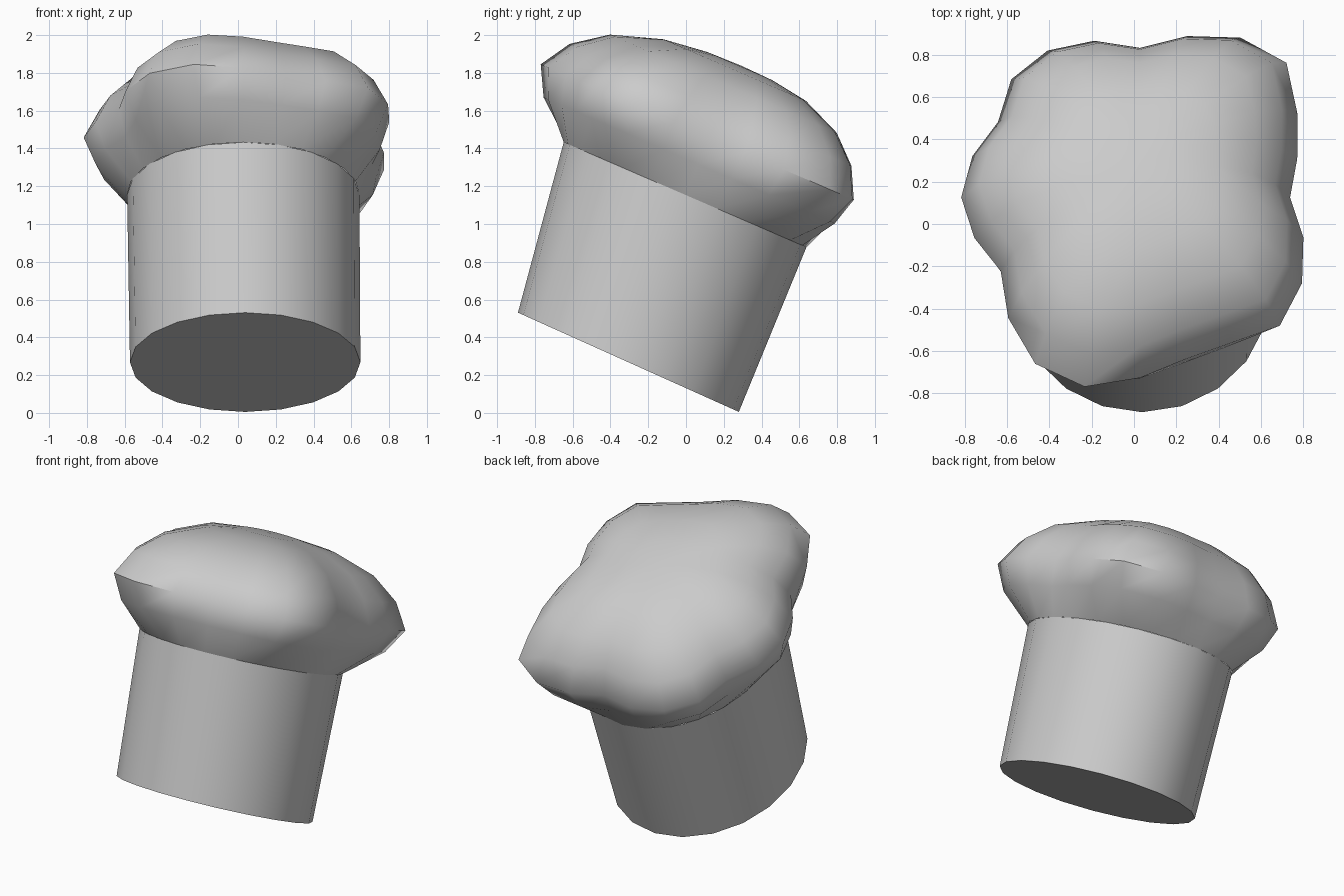
import bpy
import bmesh
import math
from mathutils import Matrix, Vector

cube = bpy.data.objects.get("Cube")
if cube:
    bpy.data.objects.remove(cube, do_unlink=True)

cloth = bpy.data.materials.new("light grey cloth")
cloth.use_nodes = True
cloth.diffuse_color = (0.6, 0.6, 0.6, 1)
cloth.node_tree.nodes["Principled BSDF"].inputs["Base Color"].default_value = (0.6, 0.6, 0.6, 1)


def tilted(center, degrees):
    """Frame leaning backwards from upright."""
    return Matrix.Translation(center) @ Matrix.Rotation(math.radians(-degrees), 4, "X")


def ring(bm, frame, radii, height):
    """Ring of vertices from a list of (x, y) radius pairs."""
    verts = []
    for i, (rx, ry) in enumerate(radii):
        a = math.tau * i / len(radii)
        verts.append(bm.verts.new(frame @ Vector((rx * math.cos(a), ry * math.sin(a), height))))
    return verts


def bridge(bm, low, high):
    for i in range(len(low)):
        j = (i + 1) % len(low)
        bm.faces.new((low[i], low[j], high[j], high[i]))


def finish(bm, name):
    bmesh.ops.recalc_face_normals(bm, faces=bm.faces)
    mesh = bpy.data.meshes.new(name)
    bm.to_mesh(mesh)
    bm.free()
    mesh.materials.append(cloth)
    for face in mesh.polygons:
        face.use_smooth = True
    mesh.set_sharp_from_angle(angle=math.radians(50))
    obj = bpy.data.objects.new(name, mesh)
    bpy.context.collection.objects.link(obj)


# Tall band, slightly flared, closed underneath
SIDES = 20
TOP = tilted((0.028, -0.005, 1.155), 23.4)
bm = bmesh.new()
bottom = ring(bm, tilted((0.038, -0.305, 0.268), 24.2), [(0.61, 0.641)] * SIDES, 0)
top = ring(bm, TOP, [(0.615, 0.70)] * SIDES, 0)
bridge(bm, bottom, top)
bm.faces.new(bottom)
finish(bm, "hat_band")

# Puffy crown: lobed outline, radius every 15 degrees from the left side
LOBES = [0.71, 0.77, 0.86, 0.98, 0.95, 0.86, 0.77, 0.835, 0.873, 0.86, 0.775, 0.82,
         0.845, 0.81, 0.76, 0.88, 0.99, 1.01, 0.93, 0.86, 0.865, 0.935, 0.885, 0.80]
MEAN = sum(LOBES) / len(LOBES)

bm = bmesh.new()
rings = []
# Underside swells from the band to the lobes
for height, swell in ((0, 0), (0.175, 0.72), (0.33, 1)):
    radii = [(0.615 + (r - 0.615) * swell, 0.70 + (r - 0.70) * swell) for r in LOBES]
    rings.append(ring(bm, TOP, radii, height))
# Upper side closes in while the lobes fade
for height, size, lobe in ((0.49, 0.9, 1), (0.62, 0.73, 0.9), (0.71, 0.47, 0.6), (0.74, 0.22, 0.3)):
    radii = [size * (MEAN + (r - MEAN) * lobe) for r in LOBES]
    rings.append(ring(bm, TOP, [(r, r) for r in radii], height))
for low, high in zip(rings, rings[1:]):
    bridge(bm, low, high)
peak = bm.verts.new(TOP @ Vector((0, 0, 0.745)))
last = rings[-1]
for i in range(len(last)):
    bm.faces.new((last[i], last[(i + 1) % len(last)], peak))
finish(bm, "puffy_crown")
